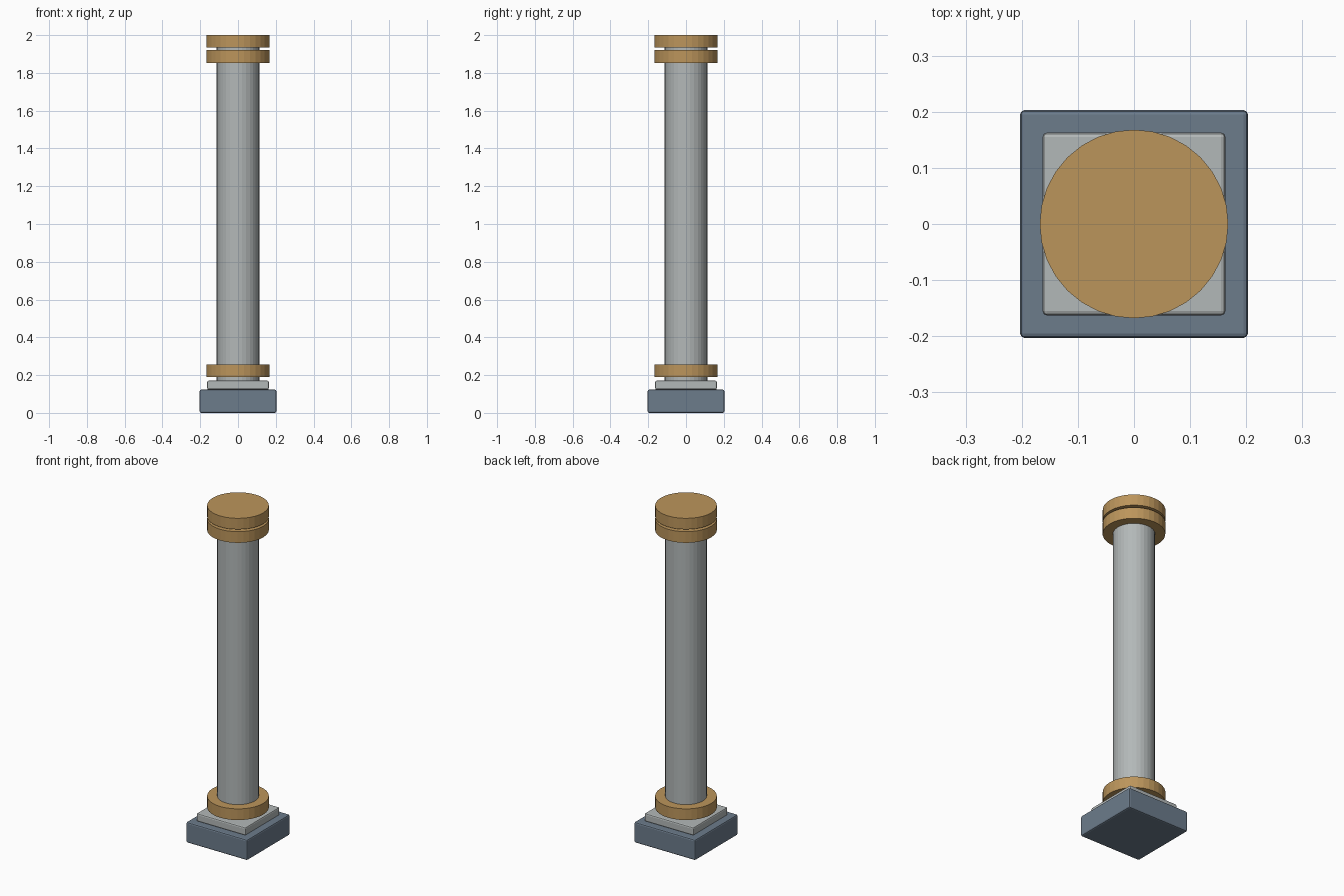
import bpy

if "Cube" in bpy.data.objects:
    bpy.data.objects.remove(bpy.data.objects["Cube"])


def material(name, rgb):
    m = bpy.data.materials.new(name)
    m.diffuse_color = (*rgb, 1.0)
    m.use_nodes = True
    m.node_tree.nodes["Principled BSDF"].inputs["Base Color"].default_value = m.diffuse_color
    return m


slate = material("slate", (0.15, 0.20, 0.26))
brass = material("brass", (0.50, 0.30, 0.105))
stone = material("stone", (0.45, 0.48, 0.48))


def finish(name, mat):
    ob = bpy.context.object
    ob.name = name
    ob.data.materials.append(mat)
    return ob


def slab(name, half, z0, z1, mat, bevel):
    bpy.ops.mesh.primitive_cube_add(size=1, location=(0, 0, (z0 + z1) / 2))
    ob = finish(name, mat)
    ob.scale = (half * 2, half * 2, z1 - z0)
    bpy.ops.object.transform_apply(location=False, rotation=False, scale=True)
    mod = ob.modifiers.new("soft_edges", 'BEVEL')
    mod.width = bevel
    mod.segments = 2


def drum(name, radius, z0, z1, mat):
    bpy.ops.mesh.primitive_cylinder_add(vertices=32, radius=radius, depth=z1 - z0,
                                        location=(0, 0, (z0 + z1) / 2))
    finish(name, mat)


# Square stepped foot
slab("base", 0.203, 0.0, 0.123, slate, 0.008)
slab("plinth", 0.163, 0.123, 0.171, stone, 0.008)

# Round shaft
drum("shaft", 0.113, 0.165, 1.96, stone)

# Brass collars: one at the foot, two at the top
for name, z0, z1 in (("lower_collar", 0.19, 0.257),
                     ("upper_collar", 1.853, 1.92),
                     ("cap", 1.934, 2.0)):
    drum(name, 0.168, z0, z1, brass)
